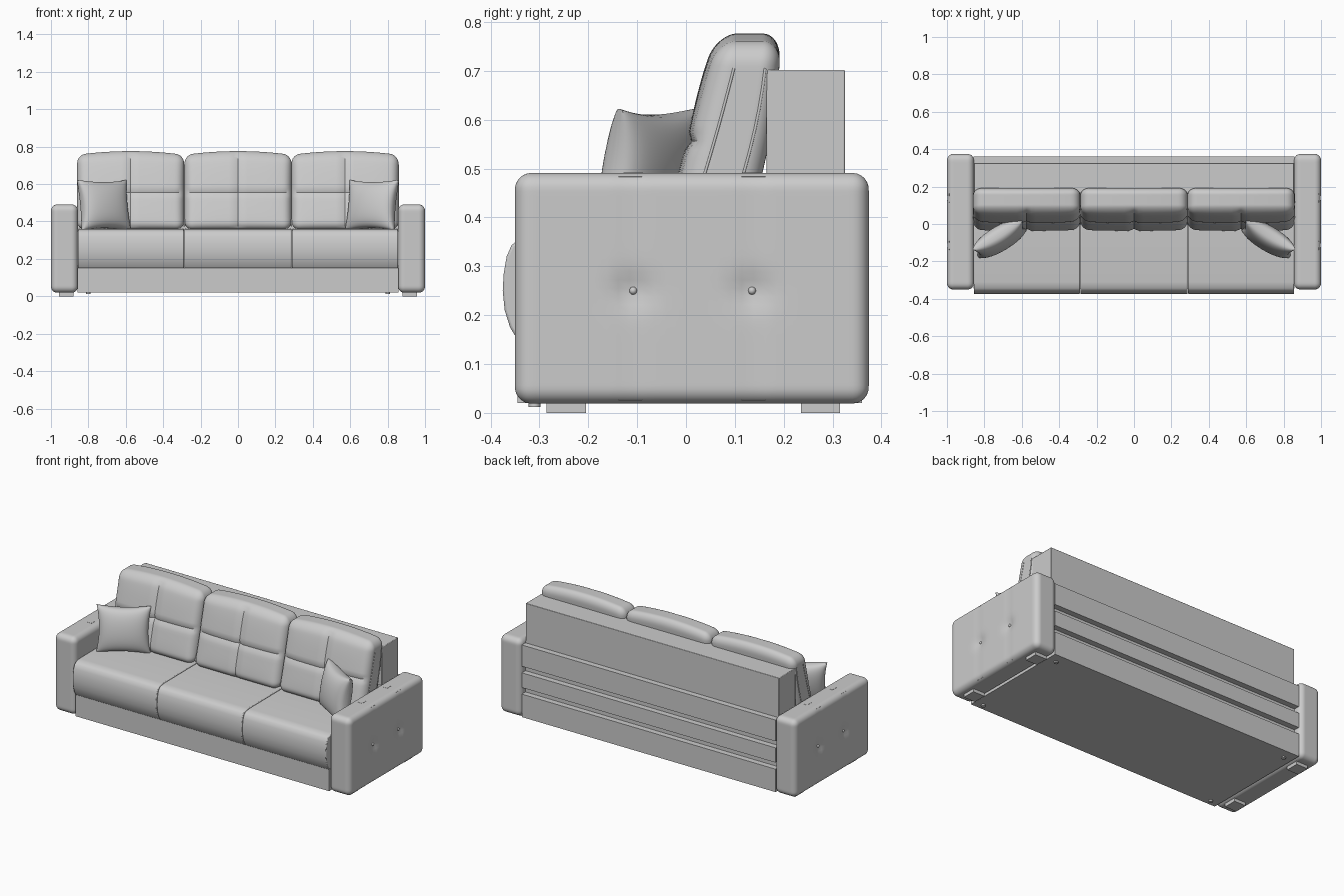
import bpy, bmesh, math
from mathutils import Vector, Matrix

if "Cube" in bpy.data.objects:
    bpy.data.objects.remove(bpy.data.objects["Cube"], do_unlink=True)

fabric = bpy.data.materials.new("grey_fabric")
fabric.use_nodes = True
fabric.diffuse_color = (0.6, 0.6, 0.6, 1)
fabric.node_tree.nodes["Principled BSDF"].inputs["Base Color"].default_value = (0.6, 0.6, 0.6, 1)
parts = []


def finish(name, bm, bevel=0):
    bmesh.ops.recalc_face_normals(bm, faces=bm.faces)
    mesh = bpy.data.meshes.new(name)
    bm.to_mesh(mesh)
    bm.free()
    mesh.materials.append(fabric)
    ob = bpy.data.objects.new(name, mesh)
    bpy.context.collection.objects.link(ob)
    if bevel:
        mod = ob.modifiers.new("soft_edges", "BEVEL")
        mod.width, mod.segments = bevel, 2
    parts.append(ob)
    return ob


def box(name, x, y, z, bevel=0):
    """Plain box from three (low, high) ranges."""
    bm = bmesh.new()
    bmesh.ops.create_cube(bm, size=1)
    for v in bm.verts:
        v.co = [lo + (c + 0.5) * (hi - lo) for c, (lo, hi) in zip(v.co, (x, y, z))]
    return finish(name, bm, bevel)


def soft_box(name, half, place, radius, cuts, deform):
    """Dense rounded box, reshaped by a rule, then placed by a matrix."""
    bm = bmesh.new()
    bmesh.ops.create_cube(bm, size=2)
    bmesh.ops.subdivide_edges(bm, edges=bm.edges[:], cuts=cuts, use_grid_fill=True)
    for v in bm.verts:
        p = Vector([h * math.sin(c * math.pi / 2) for h, c in zip(half, v.co)])
        core = Vector([max(r - h, min(h - r, c)) for h, c, r in zip(half, p, [radius] * 3)])
        if radius and (p - core).length > 0:
            p = core + (p - core).normalized() * radius
        v.co = place @ deform(p)
    return finish(name, bm)


def bump(distance, width):
    return math.exp(-(distance / width) ** 2)


def extrude_x(name, profile, x0, x1, bevel=0):
    """Closed (y, z) profile pulled along x."""
    bm = bmesh.new()
    face = bm.faces.new([bm.verts.new((x0, y, z)) for y, z in profile])
    out = bmesh.ops.extrude_face_region(bm, geom=[face])
    bmesh.ops.translate(bm, vec=(x1 - x0, 0, 0),
                        verts=[g for g in out["geom"] if isinstance(g, bmesh.types.BMVert)])
    return finish(name, bm, bevel)


# Armrests with tufted outer faces, seams, buttons and feet
BUTTONS = (-0.108, 0.135)
BUTTON_Z = 0.25
for side, label in ((1, "left"), (-1, "right")):
    def tuft(p):
        if p.x * side > 0.06:
            for by in BUTTONS:
                dy, dz = p.y + 0.012 - by, p.z + 0.255 - BUTTON_Z
                p.x -= side * (0.014 * bump(math.hypot(dy, dz), 0.035)
                               + 0.003 * bump(dy, 0.012))
        return p

    soft_box(label + "_armrest", (0.072, 0.362, 0.236),
             Matrix.Translation((side * 0.928, 0.012, 0.255)), 0.034, 43, tuft)
    for i, by in enumerate(BUTTONS):
        bm = bmesh.new()
        bmesh.ops.create_uvsphere(bm, u_segments=12, v_segments=8, radius=0.008)
        bmesh.ops.translate(bm, verts=bm.verts, vec=(side * 0.986, by, BUTTON_Z))
        finish(f"{label}_button_{i}", bm)
        box(f"{label}_arm_seam_{i}", sorted((side * 0.9, side * 0.928)),
            (by - 0.02, by + 0.02), (0.485, 0.492))
    for end, fy in (("front", -0.245), ("back", 0.275)):
        box(f"{label}_{end}_foot", sorted((side * 0.88, side * 0.957)),
            (fy - 0.04, fy + 0.04), (0, 0.025))
    for end, fy in (("front", -0.31), ("back", 0.3)):
        bm = bmesh.new()
        bmesh.ops.create_cone(bm, cap_ends=True, segments=16, radius1=0.012, radius2=0.012,
                              depth=0.012, matrix=Matrix.Translation((side * 0.8, fy, 0.018)))
        finish(f"{label}_{end}_glide", bm)

# Base, backrest block and stepped rear panels
box("base", (-0.857, 0.857), (-0.345, 0.325), (0.02, 0.152))
box("rear_core", (-0.857, 0.857), (0.15, 0.325), (0.15, 0.47))
box("backrest", (-0.855, 0.855), (0.165, 0.325), (0.36, 0.702), 0.003)
for i, span in enumerate(((0.02, 0.16), (0.2, 0.29), (0.33, 0.46))):
    box(f"rear_panel_{i}", (-0.857, 0.857), (0.32, 0.36), span)

# Seat cushions with a rolled front
SEAT = [(0.17, 0.15), (-0.345, 0.15), (-0.36, 0.175), (-0.371, 0.21), (-0.375, 0.25),
        (-0.373, 0.285), (-0.367, 0.32), (-0.357, 0.343), (-0.343, 0.354),
        (-0.31, 0.36), (0.17, 0.362)]
EDGES = (-0.857, -0.288, 0.288, 0.857)
for i in range(3):
    extrude_x(f"seat_cushion_{i}", SEAT, EDGES[i] + 0.001, EDGES[i + 1] - 0.001, 0.005)


# Back cushions: domed top, leaning back, with cross seams
def back_shape(p):
    u, w = p.x / 0.286, p.z / 0.2
    rise = (w + 1) / 2
    p.y *= 1 - 0.2 * rise ** 3
    fill = max(0, 1 - u ** 4) * max(0, 1 - w ** 4)
    if p.y < 0:
        p.y -= 0.014 * fill
        p.y += (0.01 * bump(p.x, 0.012) + 0.01 * bump(p.z + 0.002, 0.012)) * min(1, 3 * fill)
    p.z += 0.02 * max(0, w) * (1 - u * u)
    p.y += 0.06 * rise - 0.03 * max(0, 1 - rise) ** 2
    return p


for i, cx in enumerate((-0.574, 0, 0.572)):
    soft_box(f"back_cushion_{i}", (0.286, 0.08, 0.2),
             Matrix.Translation((cx, 0.07, 0.556)), 0.045, 35, back_shape)
    # Piping along the front and back borders of each cushion
    for j, sy in enumerate((-0.04, 0.04)):
        curve = bpy.data.curves.new("piping", "CURVE")
        curve.dimensions, curve.bevel_depth, curve.bevel_resolution = "3D", 0.003, 1
        spline = curve.splines.new("POLY")
        path = []
        for side in (-1, 1):
            for k in range(9):
                t = k / 8 if side < 0 else 1 - k / 8
                lean = 0.07 + 0.06 * t + sy * (1 - 0.2 * t ** 3) - 0.03 * (1 - t) ** 2
                path.append((cx + side * 0.285, lean, 0.375 + 0.33 * t))
        spline.points.add(len(path) - 1)
        for pt, co in zip(spline.points, path):
            pt.co = (*co, 1)
        # Dome the run over the top
        spline.points[8].co.x += 0.004
        spline.points[9].co.x -= 0.004
        temp = bpy.data.objects.new("piping", curve)
        # Only the side runs are kept, so the span over the top stays open
        curve.splines.clear()
        for run in (path[:9], path[9:]):
            s = curve.splines.new("POLY")
            s.points.add(len(run) - 1)
            for pt, co in zip(s.points, run):
                pt.co = (*co, 1)
        temp.name = f"cushion_piping_{i}_{j}"
        curve.materials.append(fabric)
        bpy.context.collection.objects.link(temp)


# Throw pillows with pinched corners
def pillow_shape(p):
    u, w = p.x / 0.152, p.z / 0.137
    full = math.sqrt(max(0, (1 - u * u) * (1 - w * w)))
    p.y *= 0.05 + 0.95 * full ** 0.8
    p.x *= 1 - 0.1 * (1 - w * w) * u * u
    p.z *= 1 - 0.1 * (1 - u * u) * w * w
    return p


for side, label in ((1, "left"), (-1, "right")):
    place = (Matrix.Translation((side * 0.717, -0.078, 0.487))
             @ Matrix.Rotation(-side * math.radians(31), 4, "Z")
             @ Matrix.Rotation(math.radians(-10), 4, "X"))
    soft_box(label + "_throw_pillow", (0.152, 0.062, 0.137), place, 0, 23, pillow_shape)

# Smooth shading that keeps hard edges
bpy.ops.object.select_all(action="DESELECT")
for ob in parts:
    ob.select_set(True)
bpy.context.view_layer.objects.active = parts[0]
bpy.ops.object.shade_smooth_by_angle(angle=math.radians(35))
